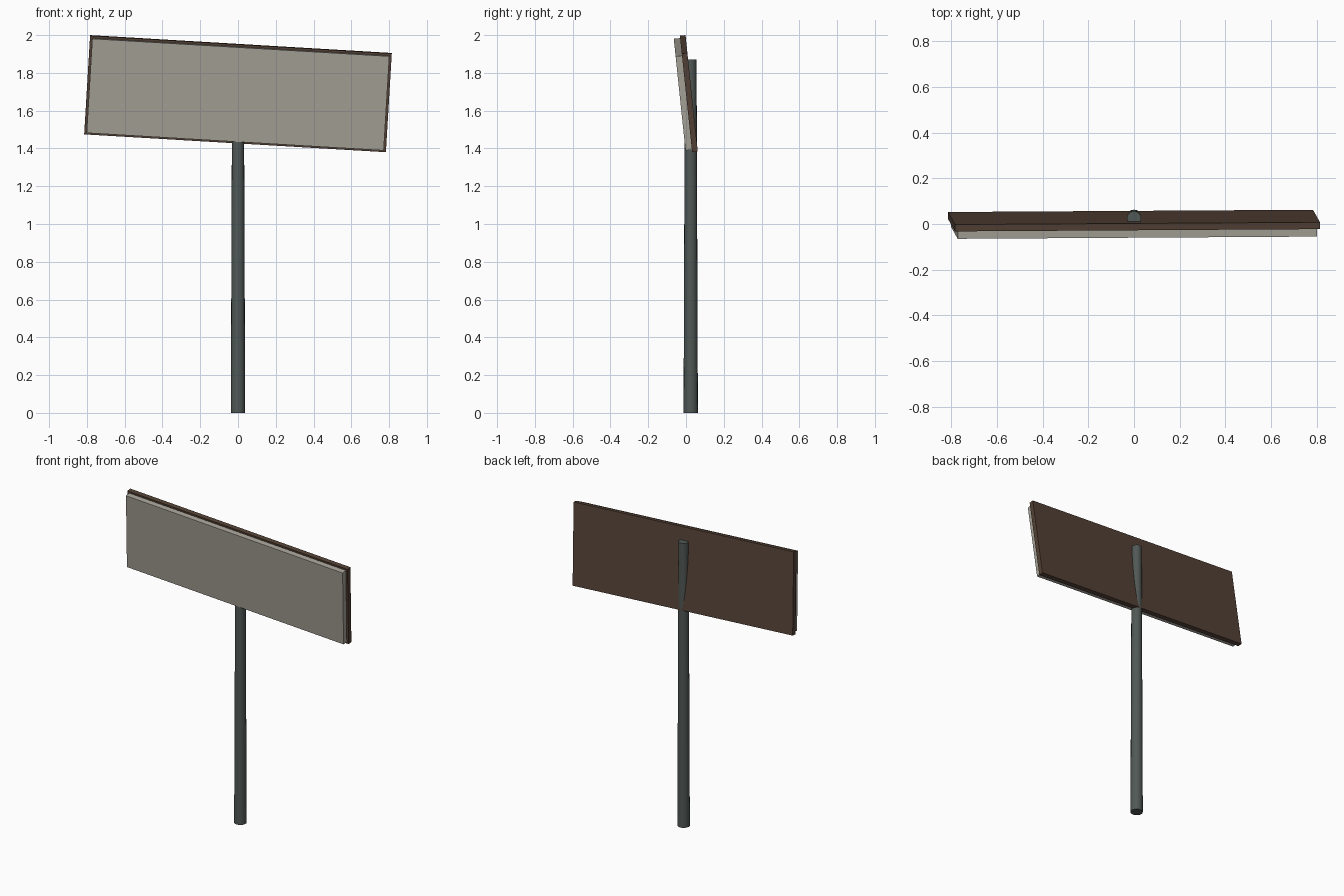
import bpy
from math import radians
from mathutils import Matrix

cube = bpy.data.objects.get("Cube")
if cube:
    bpy.data.objects.remove(cube, do_unlink=True)


def material(name, rgb):
    mat = bpy.data.materials.new(name)
    mat.use_nodes = True
    mat.diffuse_color = (*rgb, 1)
    bsdf = mat.node_tree.nodes["Principled BSDF"]
    bsdf.inputs["Base Color"].default_value = (*rgb, 1)
    bsdf.inputs["Roughness"].default_value = 0.8
    return mat


metal = material("grey green metal", (0.08, 0.098, 0.09))
wood = material("dark brown wood", (0.09, 0.054, 0.037))
cream = material("pale grey panel", (0.39, 0.37, 0.32))

# Slightly tapered round post
bpy.ops.mesh.primitive_cone_add(vertices=16, radius1=0.038, radius2=0.031,
                                depth=1.87, location=(0, 0.025, 0.935))
post = bpy.context.object
post.name = "post"
post.data.materials.append(metal)
bpy.ops.object.shade_smooth_by_angle(angle=radians(40))

# Crooked sign: rolled sideways in its plane, then leaning forward
sign_frame = (Matrix.Translation((0, 0.015, 1.69))
              @ Matrix.Rotation(radians(6), 4, "X")
              @ Matrix.Rotation(radians(3.4), 4, "Y"))


def board(name, size, offset_y, mat):
    bpy.ops.mesh.primitive_cube_add(size=1)
    obj = bpy.context.object
    obj.name = name
    obj.data.transform(Matrix.Translation((0, offset_y, 0))
                       @ Matrix.Diagonal((*size, 1)))
    obj.matrix_world = sign_frame
    obj.data.materials.append(mat)


board("backing_board", (1.6, 0.03, 0.526), 0, wood)
board("front_panel", (1.575, 0.034, 0.502), -0.032, cream)
